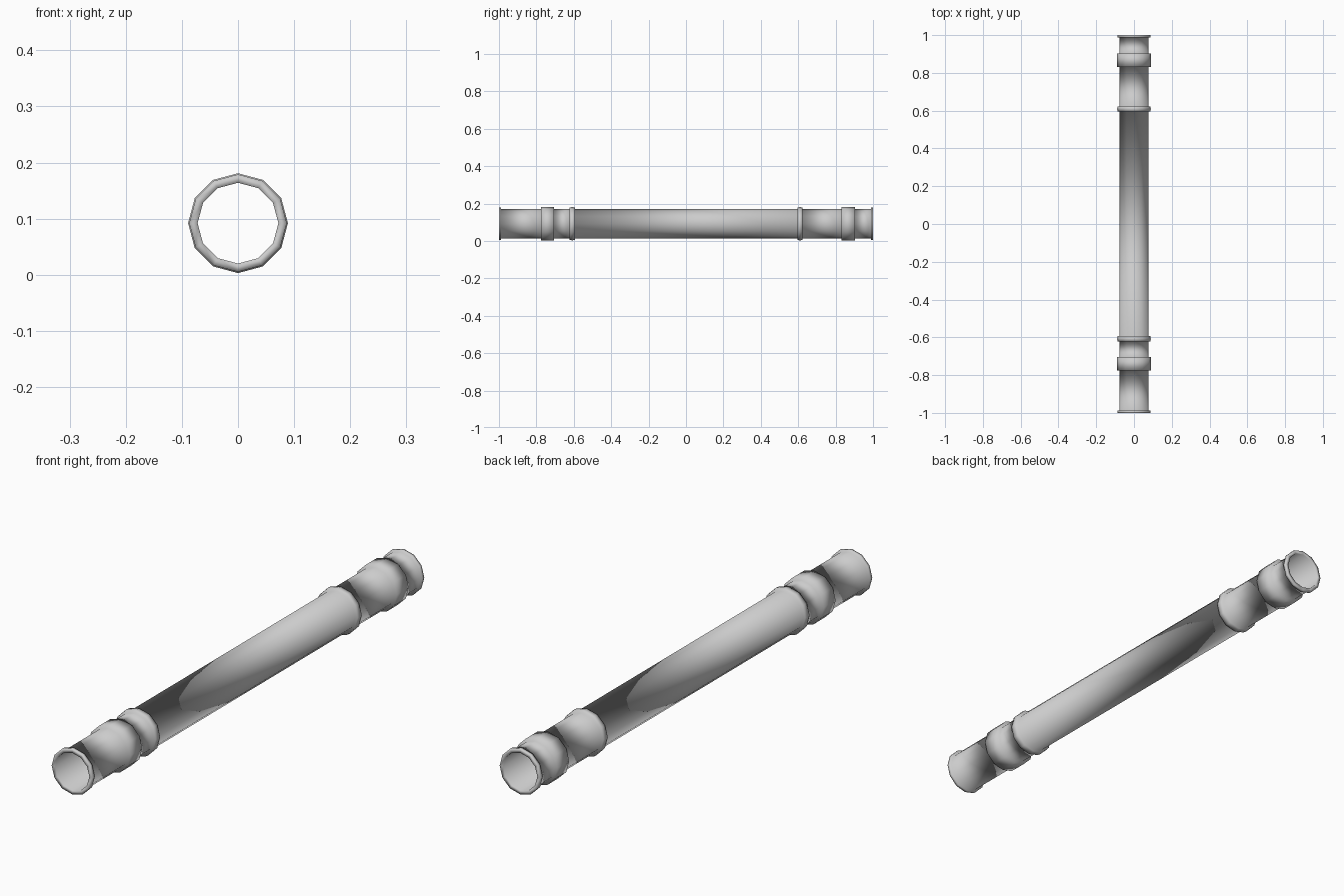
import bpy
import bmesh
from math import sin, cos, tau

cube = bpy.data.objects.get("Cube")
if cube:
    bpy.data.objects.remove(cube, do_unlink=True)

SIDES = 12
AXIS_Z = 0.092
BORE, TUBE, BAND, RIM = 0.072, 0.078, 0.089, 0.087

grey = bpy.data.materials.new("light_grey_metal")
grey.use_nodes = True
colour = (0.6, 0.6, 0.6, 1)
grey.diffuse_color = colour
grey.node_tree.nodes["Principled BSDF"].inputs["Base Color"].default_value = colour


def band(start, end):
    """Flat raised collar."""
    return [(start, TUBE), (start, BAND), (end, BAND), (end, TUBE)]


def ridge(start, end):
    """Narrow ring that peaks in the middle."""
    return [(start, TUBE), (start, RIM), ((start + end) / 2, BAND), (end, RIM), (end, TUBE)]


# Closed profile along the tube: outer wall with collars, then the bore
profile = [(-1, BORE), (-1, RIM), (-0.988, RIM), (-0.988, TUBE)]
profile += band(-0.776, -0.705)
profile += ridge(-0.622, -0.594)
profile += ridge(0.596, 0.623)
profile += band(0.832, 0.903)
profile += [(0.988, TUBE), (0.988, RIM), (1, RIM), (1, BORE)]

# Spin the profile round the long axis
bm = bmesh.new()
rings = []
for y, r in profile:
    rings.append([bm.verts.new((r * cos(tau * i / SIDES), y, AXIS_Z + r * sin(tau * i / SIDES)))
                  for i in range(SIDES)])
for a, b in zip(rings, rings[1:] + rings[:1]):
    for i in range(SIDES):
        j = (i + 1) % SIDES
        bm.faces.new((a[i], a[j], b[j], b[i]))
bmesh.ops.recalc_face_normals(bm, faces=bm.faces)
for face in bm.faces:
    face.smooth = True

mesh = bpy.data.meshes.new("hollow_tube")
bm.to_mesh(mesh)
bm.free()
mesh.materials.append(grey)
tube = bpy.data.objects.new("hollow_tube", mesh)
bpy.context.collection.objects.link(tube)
